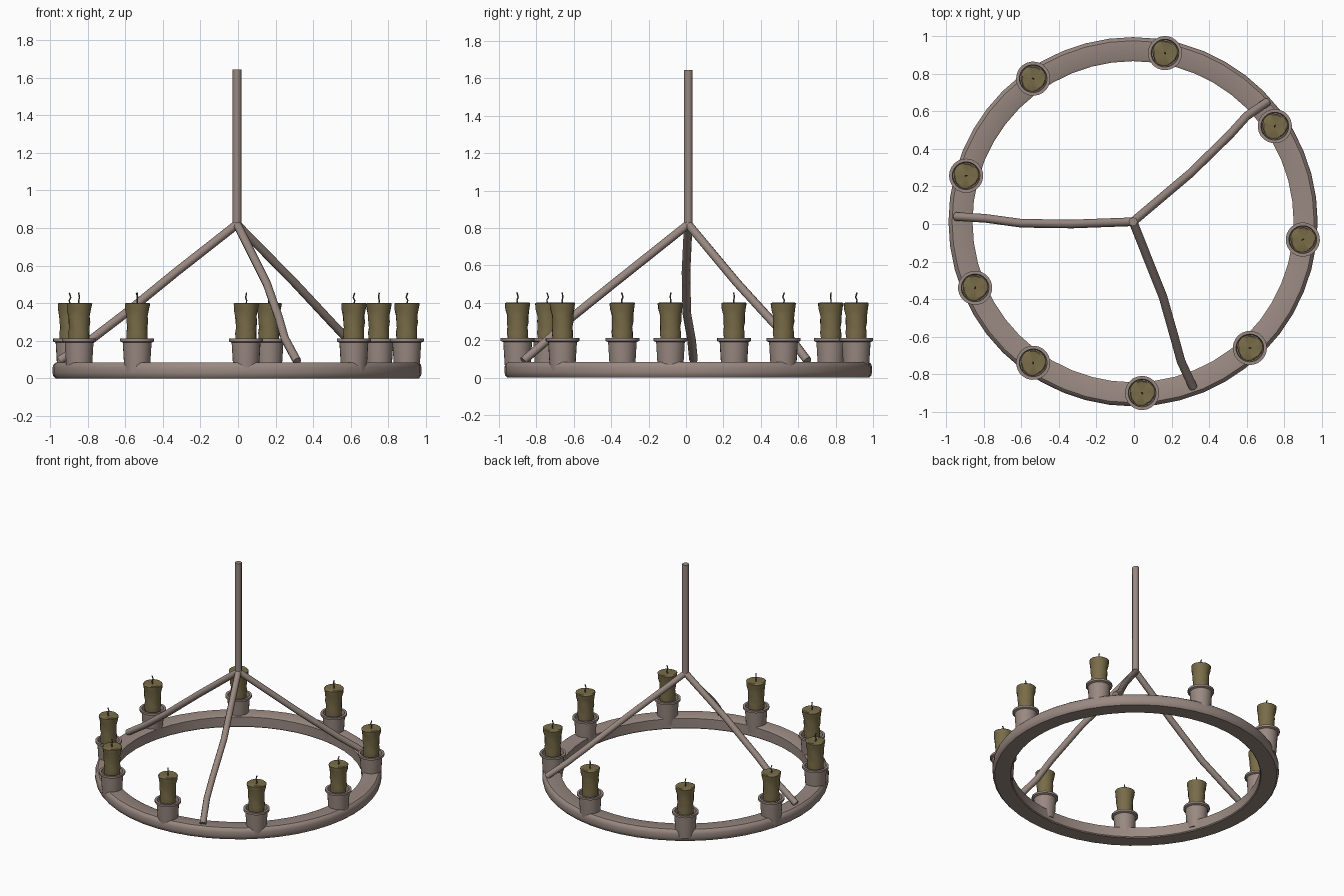
import bpy, bmesh, math
from mathutils import Vector

if "Cube" in bpy.data.objects:
    bpy.data.objects.remove(bpy.data.objects["Cube"])

CX, CY = -0.005, 0.012          # ring centre


def material(name, rgb):
    m = bpy.data.materials.new(name)
    m.diffuse_color = (*rgb, 1)
    m.use_nodes = True
    m.node_tree.nodes["Principled BSDF"].inputs["Base Color"].default_value = m.diffuse_color
    return m


METAL = material("aged_metal", (0.32, 0.25, 0.22))
WAX = material("wax", (0.19, 0.15, 0.065))
WICK = material("wick", (0.10, 0.09, 0.08))


def finish(obj, mat, angle=35):
    obj.data.materials.append(mat)
    bpy.ops.object.select_all(action='DESELECT')
    obj.select_set(True)
    bpy.context.view_layer.objects.active = obj
    bpy.ops.object.shade_smooth_by_angle(angle=math.radians(angle))
    return obj


def lathe(name, profile, loc, mat, sides, closed=False, turn=0.0, wobble=0.0):
    """Spin (radius, z) points around z; a radius of 0 closes an end."""
    bm = bmesh.new()
    rows = []
    for j, (r, z) in enumerate(profile):
        if r == 0:
            rows.append([bm.verts.new((0, 0, z))] * sides)
            continue
        row = []
        for i in range(sides):
            a = turn + 2 * math.pi * i / sides
            k = r * (1 + wobble * math.sin(3 * a + 1.7 * j))
            row.append(bm.verts.new((k * math.cos(a), k * math.sin(a), z)))
        rows.append(row)
    pairs = list(zip(rows, rows[1:])) + ([(rows[-1], rows[0])] if closed else [])
    for a, b in pairs:
        for i in range(sides):
            n = (i + 1) % sides
            bm.faces.new(list(dict.fromkeys((a[i], a[n], b[n], b[i]))))
    bmesh.ops.recalc_face_normals(bm, faces=bm.faces)
    me = bpy.data.meshes.new(name)
    bm.to_mesh(me)
    bm.free()
    obj = bpy.data.objects.new(name, me)
    obj.location = loc
    bpy.context.collection.objects.link(obj)
    return finish(obj, mat)


def tube(name, points, radius, mat, res=2):
    """Round bar through a few points, converted to a mesh."""
    cu = bpy.data.curves.new(name, 'CURVE')
    cu.dimensions = '3D'
    cu.bevel_depth = radius
    cu.bevel_resolution = res
    cu.use_fill_caps = True
    sp = cu.splines.new('POLY')
    sp.points.add(len(points) - 1)
    for p, co in zip(sp.points, points):
        p.co = (*co, 1)
    obj = bpy.data.objects.new(name, cu)
    bpy.context.collection.objects.link(obj)
    bpy.ops.object.select_all(action='DESELECT')
    obj.select_set(True)
    bpy.context.view_layer.objects.active = obj
    bpy.ops.object.convert(target='MESH')
    return finish(bpy.context.object, mat, 50)


# Ring with chamfered edges
lathe("ring", [(0.855, 0.006), (0.861, 0), (0.968, 0), (0.979, 0.012),
               (0.983, 0.03), (0.983, 0.056), (0.978, 0.073), (0.964, 0.085),
               (0.868, 0.085), (0.855, 0.078)], (CX, CY, 0), METAL, 48, closed=True)

# Hanging rod
tube("hanging_rod", [(CX, CY, 0.81), (CX, CY, 1.645)], 0.024, METAL)

# Three slightly bent arms from the rod to the ring
HUB = (CX, CY, 0.82)
ARMS = {
    "left": [(-0.33, 0.0, 0.565), (-0.60, 0.004, 0.345), (-0.79, 0.03, 0.20), (-0.95, 0.04, 0.095)],
    "back": [(0.30, 0.27, 0.51), (0.51, 0.475, 0.285), (0.60, 0.575, 0.19), (0.71, 0.65, 0.09)],
    "front": [(0.155, -0.39, 0.50), (0.22, -0.62, 0.315), (0.25, -0.73, 0.21), (0.315, -0.87, 0.09)],
}
for side, pts in ARMS.items():
    tube("arm_" + side, [HUB] + pts, 0.023, METAL)

# Cup, candle and wick at each place around the ring
CUP = [(0, 0.03), (0.066, 0.03), (0.071, 0.09), (0.077, 0.19), (0.091, 0.196),
       (0.091, 0.211), (0.074, 0.211), (0.070, 0.18), (0, 0.18)]
CANDLE = [(0, 0.17), (0.054, 0.17), (0.055, 0.21), (0.057, 0.24), (0.054, 0.27),
          (0.058, 0.30), (0.057, 0.33), (0.064, 0.365), (0.068, 0.397),
          (0.060, 0.402), (0, 0.394)]
PLACES = [(0.899, -0.083), (0.75, 0.521), (0.165, 0.91), (-0.537, 0.774), (-0.894, 0.257),
          (-0.846, -0.34), (-0.537, -0.739), (0.043, -0.90), (0.617, -0.66)]
for n, (x, y) in enumerate(PLACES, 1):
    a = math.atan2(y - CY, x - CX)
    lathe(f"cup_{n}", CUP, (x, y, 0), METAL, 24, turn=a)
    lathe(f"candle_{n}", CANDLE, (x, y, 0), WAX, 16, turn=a, wobble=0.035)
    d = Vector((math.cos(a + 0.6), math.sin(a + 0.6), 0)) * 0.006
    base = Vector((x, y, 0))
    tube(f"wick_{n}", [base + s * d + Vector((0, 0, z)) for s, z in
                       ((0, 0.385), (0.8, 0.415), (-0.6, 0.43), (0.8, 0.455))],
         0.004, WICK, 1)
